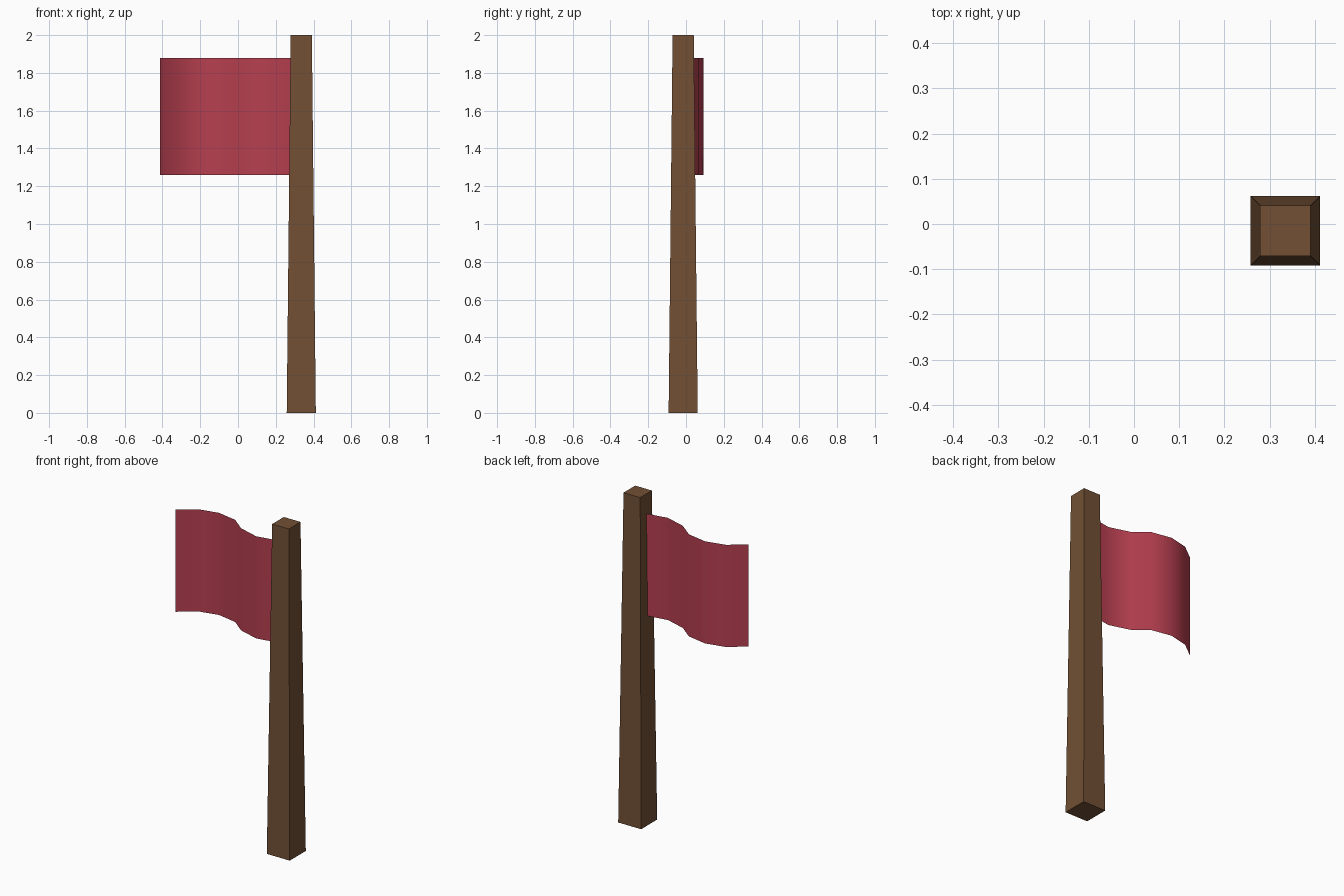
import bpy
import bmesh

if "Cube" in bpy.data.objects:
    bpy.data.objects.remove(bpy.data.objects["Cube"])


def make_object(name, bm, color, smooth=False):
    for f in bm.faces:
        f.smooth = smooth
    bmesh.ops.recalc_face_normals(bm, faces=bm.faces[:])
    mesh = bpy.data.meshes.new(name)
    bm.to_mesh(mesh)
    bm.free()
    mat = bpy.data.materials.new(name + "_colour")
    mat.diffuse_color = color
    mat.use_nodes = True
    mat.node_tree.nodes["Principled BSDF"].inputs["Base Color"].default_value = mat.diffuse_color
    mesh.materials.append(mat)
    obj = bpy.data.objects.new(name, mesh)
    bpy.context.collection.objects.link(obj)
    return obj


# Tapered square wooden pole
CX, CY = 0.335, -0.015
bm = bmesh.new()
bmesh.ops.create_cube(bm, size=2)
for v in bm.verts:
    half = 0.056 if v.co.z > 0 else 0.077
    v.co = (CX + v.co.x * half, CY + v.co.y * half, v.co.z + 1)
make_object("pole", bm, (0.17, 0.08, 0.035, 1))

# Waving cloth: a single sheet swept up from its wave profile
wave = [(-0.412, -0.012), (-0.312, 0.064), (-0.192, 0.092), (-0.067, 0.068),
        (0.023, -0.003), (0.15, -0.041), (0.278, -0.018)]
bm = bmesh.new()
low = [bm.verts.new((x, y, 1.26)) for x, y in wave]
high = [bm.verts.new((x, y, 1.88)) for x, y in wave]
for i in range(len(wave) - 1):
    bm.faces.new((low[i], low[i + 1], high[i + 1], high[i]))
make_object("flag", bm, (0.47, 0.05, 0.08, 1), smooth=True)
